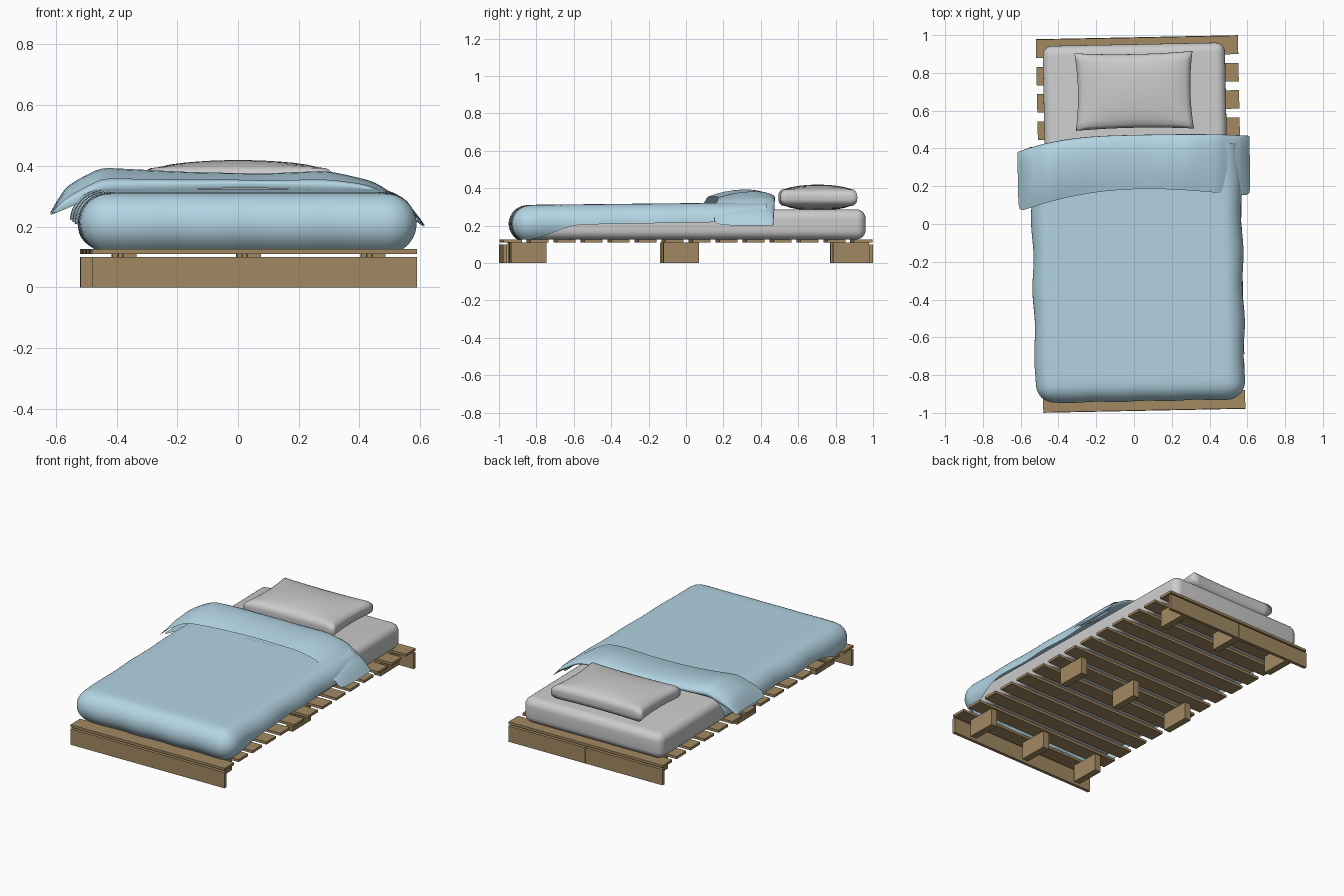
import bpy, bmesh, math
from mathutils import Matrix, Vector

if "Cube" in bpy.data.objects:
    bpy.data.objects.remove(bpy.data.objects["Cube"])

# The whole bed sits very slightly turned about z
BED = Matrix.Translation((0.035, 0, 0)) @ Matrix.Rotation(0.02, 4, 'Z')


def material(name, color):
    m = bpy.data.materials.new(name)
    m.diffuse_color = color
    m.use_nodes = True
    m.node_tree.nodes["Principled BSDF"].inputs["Base Color"].default_value = m.diffuse_color
    return m


WOOD = material("wood", (0.36, 0.25, 0.12, 1))
BLUE = material("blue_cloth", (0.45, 0.66, 0.77, 1))


def add(name, bm, mat=None, smooth=False):
    bmesh.ops.recalc_face_normals(bm, faces=bm.faces)
    me = bpy.data.meshes.new(name)
    bm.to_mesh(me)
    bm.free()
    for p in me.polygons:
        p.use_smooth = smooth
    if mat:
        me.materials.append(mat)
    ob = bpy.data.objects.new(name, me)
    bpy.context.collection.objects.link(ob)
    ob.matrix_world = BED
    return ob


def box(name, x0, x1, y0, y1, z0, z1, mat=None, cuts=0):
    bm = bmesh.new()
    bmesh.ops.create_cube(bm, size=1)
    for v in bm.verts:
        v.co = Vector(((x0 + x1) / 2 + v.co.x * (x1 - x0),
                       (y0 + y1) / 2 + v.co.y * (y1 - y0),
                       (z0 + z1) / 2 + v.co.z * (z1 - z0)))
    return add(name, bm, mat)


def sheet(name, rows, mat):
    bm = bmesh.new()
    grid = [[bm.verts.new(p) for p in r] for r in rows]
    for a, b in zip(grid, grid[1:]):
        for i in range(len(a) - 1):
            bm.faces.new((a[i], a[i + 1], b[i + 1], b[i]))
    ob = add(name, bm, mat, True)
    ob.modifiers.new("smooth", 'SUBSURF').levels = 1
    return ob


def interp(table, x):
    for (xa, a), (xb, b) in zip(table, table[1:]):
        if x <= xb:
            return a + (b - a) * (x - xa) / (xb - xa)
    return table[-1][1]


# Pallet slats
SLATS = 14
for i in range(SLATS):
    y = -0.938 + i * 1.876 / (SLATS - 1)
    box(f"slat_{i + 1}", -0.535, 0.535, y - 0.049, y + 0.049, 0.11, 0.126, WOOD)

# Support blocks in three rows of three
for j, y in enumerate((-0.85, -0.035, 0.875)):
    for i, x in enumerate((-0.41, 0, 0.41)):
        box(f"block_{j + 1}_{i + 1}", x - 0.022, x + 0.022,
            y - 0.095, y + 0.095, 0, 0.11, WOOD)

# End boards, the head one in two halves
box("foot_board", -0.535, 0.535, -0.989, -0.969, 0, 0.10, WOOD)
box("head_board_left", -0.535, -0.002, 0.969, 0.989, 0, 0.10, WOOD)
box("head_board_right", 0.002, 0.535, 0.969, 0.989, 0, 0.10, WOOD)

# Mattress
mattress = box("mattress", -0.50, 0.465, -0.89, 0.952, 0.126, 0.287)
bev = mattress.modifiers.new("round", 'BEVEL')
bev.width, bev.segments = 0.05, 6
for p in mattress.data.polygons:
    p.use_smooth = True

# Pillow: box with domed faces, bulging sides and pulled-out corners
bm = bmesh.new()
bmesh.ops.create_cube(bm, size=2)
bmesh.ops.subdivide_edges(bm, edges=bm.edges[:], cuts=11, use_grid_fill=True)
for v in bm.verts:
    u, w, t = v.co
    dome = (1 - u * u) * (1 - w * w)
    inset = 1 - 0.09 * abs(t) ** 3
    v.co = (-0.02 + 0.313 * u * (1 - 0.05 * (1 - w * w)) * inset,
            0.705 + 0.205 * w * (1 - 0.05 * (1 - u * u)) * inset,
            0.35 + t * (0.043 + 0.026 * dome ** 0.7))
add("pillow", bm, smooth=True)

# Duvet body: flat top that rolls over the sides and tucks under at the foot
N, R = 8, 0.1
X0, X1, Y0, Y1 = -0.475, 0.437, -0.84, 0.42
cols = [(X0, -1 + i / N) for i in range(N)]
cols += [(X0 + (X1 - X0) * i / 14, 0) for i in range(15)]
cols += [(X1, (i + 1) / N) for i in range(N)]
lines = [(Y0, -1 + i / N) for i in range(N)]
lines += [(Y0 + (Y1 - Y0) * i / 20, 0) for i in range(21)]
rows = []
for cy, dy in lines:
    row = []
    for cx, dx in cols:
        d = max(abs(dx), abs(dy))
        n = Vector((dx, dy))
        if d:
            n.normalize()
        tuck = interp([(-0.84, 150), (-0.62, 95), (0.5, 90)], cy)
        ang = math.radians(tuck) * d
        out = R * math.sin(ang) + 0.006 * d * math.sin(24 * cx + 17 * cy)
        top = 0.311 + 0.013 * (cy - Y0) / (Y1 - Y0)
        row.append((cx + n.x * out, cy + n.y * out, top - R * (1 - math.cos(ang))))
    rows.append(row)
sheet("duvet", rows, BLUE)

# Turned-back duvet fold: lower layer, rounded rim, upper layer
crest = [(-0.645, 0.25), (-0.6, 0.335), (-0.48, 0.397), (-0.2, 0.382), (0.05, 0.376),
         (0.27, 0.386), (0.42, 0.35), (0.55, 0.265), (0.585, 0.205)]
lower = [(-0.645, 0.24), (-0.58, 0.265), (-0.48, 0.318), (0, 0.328),
         (0.4, 0.318), (0.5, 0.255), (0.585, 0.2)]
path = [(0.2, 0), (0.3, 0), (0.40, 0), (0.455, 0.12), (0.478, 0.4), (0.465, 0.7),
        (0.42, 0.95), (0.34, 1), (0.25, 0.85), (0.17, 0.5)]
rows = []
for y, k in path:
    row = []
    for i in range(31):
        s = -0.645 + 1.23 * i / 30
        lo, hi = interp(lower, s), interp(crest, s)
        drop = (0.07 if s < 0 else 0.02) * abs(s / 0.62) ** 3
        lip = 0.015 * math.cos(5 * s) if y < 0.3 and k > 0 else 0
        row.append((s, y - drop + lip, lo + k * (hi - lo)))
    rows.append(row)
sheet("duvet_fold", rows, BLUE)
